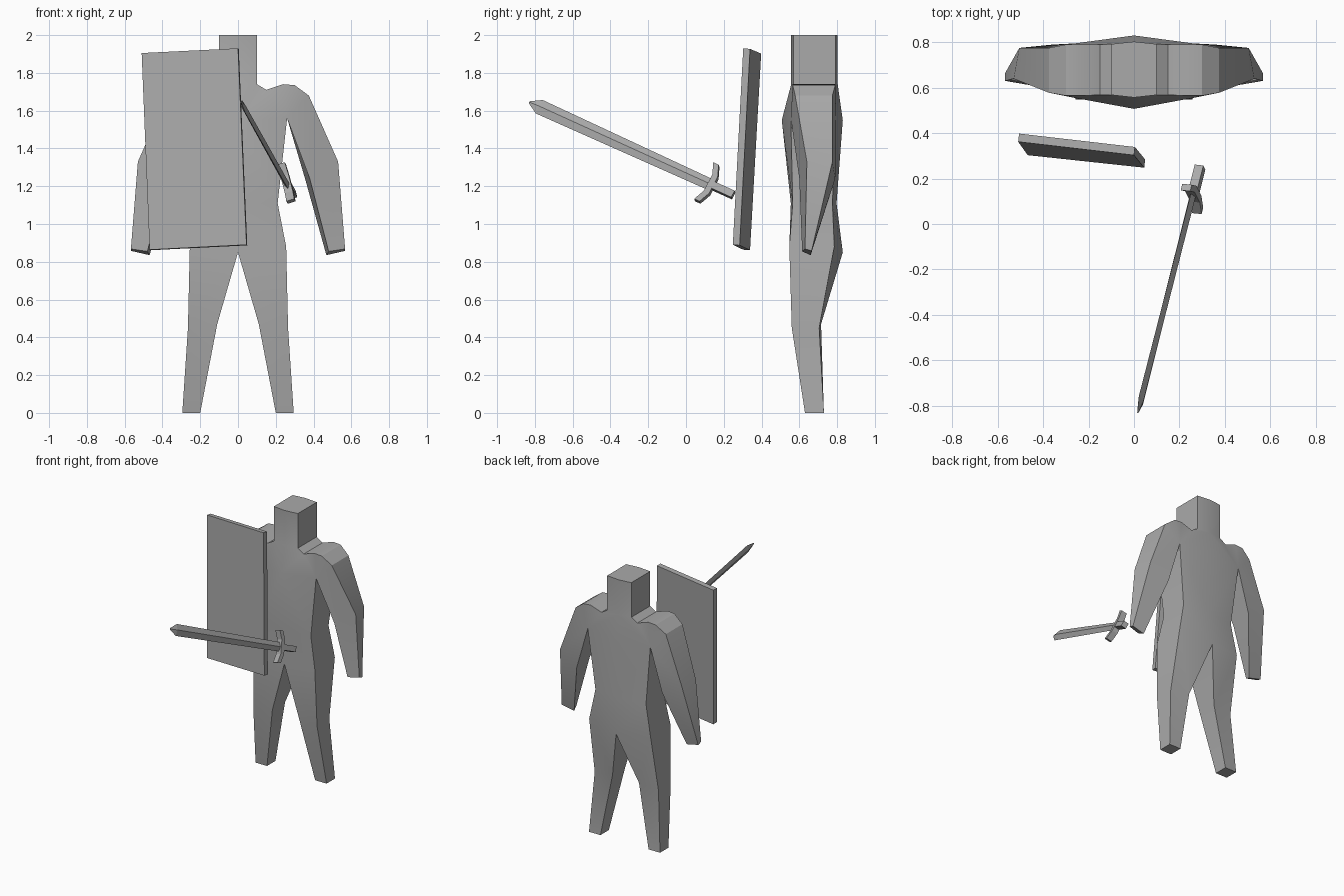
import bpy, bmesh, math
from mathutils import Vector

if "Cube" in bpy.data.objects:
    bpy.data.objects.remove(bpy.data.objects["Cube"])

mat = bpy.data.materials.new("stone_grey")
mat.diffuse_color = (0.4, 0.4, 0.4, 1)
mat.use_nodes = True
mat.node_tree.nodes["Principled BSDF"].inputs["Base Color"].default_value = mat.diffuse_color


def finish(name, bm, smooth=False):
    bmesh.ops.recalc_face_normals(bm, faces=bm.faces[:])
    me = bpy.data.meshes.new(name)
    bm.to_mesh(me)
    bm.free()
    ob = bpy.data.objects.new(name, me)
    bpy.context.collection.objects.link(ob)
    me.materials.append(mat)
    if smooth:
        bpy.ops.object.select_all(action='DESELECT')
        ob.select_set(True)
        bpy.context.view_layer.objects.active = ob
        bpy.ops.object.shade_smooth_by_angle(angle=math.radians(30))
    return ob


def loft(name, rings):
    """Skin a row of equal rings and cap both ends."""
    bm = bmesh.new()
    vs = [[bm.verts.new(p) for p in r] for r in rings]
    n = len(vs[0])
    for a, b in zip(vs, vs[1:]):
        for i in range(n):
            j = (i + 1) % n
            bm.faces.new((a[i], a[j], b[j], b[i]))
    bm.faces.new(vs[0])
    bm.faces.new(vs[-1])
    return finish(name, bm)


# Body: half outline landmarks as x, z, front y, back y
P = {
    "crown": (0, 2.0, .557, .803), "crown_side": (.1, 2.0, .568, .792),
    "throat": (0, 1.74, .557, .803), "neck": (.1, 1.74, .568, .792),
    "collar": (.15, 1.71, .568, .79), "shoulder_a": (.24, 1.74, .565, .79),
    "shoulder_b": (.30, 1.735, .565, .79), "shoulder_c": (.375, 1.68, .578, .775),
    "elbow": (.53, 1.33, .64, .775), "hand": (.567, .868, .63, .665),
    "hand_in": (.48, .855, .615, .66), "elbow_in": (.38, 1.24, .60, .79),
    "armpit": (.26, 1.56, .555, .795), "chest": (0, 1.55, .507, .83),
    "waist": (.21, 1.11, .565, .775), "belly": (0, 1.11, .555, .797),
    "hip": (.255, .88, .547, .785), "crotch": (0, .85, .55, .83),
    "knee": (.265, .45, .56, .705), "knee_in": (.11, .47, .565, .715),
    "foot": (.295, 0, .63, .73), "foot_in": (.20, 0, .63, .73),
}
# Back landmarks that sit off their front partner: dx, dz
SHIFT = {"elbow": (-.025, 0), "elbow_in": (-.025, 0),
         "hand_in": (-.012, -.02), "hand": (0, -.01)}
PANELS = [
    "crown crown_side neck throat", "throat neck collar armpit chest",
    "collar shoulder_a armpit", "shoulder_a shoulder_b armpit",
    "shoulder_b shoulder_c armpit", "shoulder_c elbow elbow_in armpit",
    "elbow hand hand_in elbow_in", "chest armpit waist belly",
    "belly waist hip crotch", "crotch hip knee knee_in",
    "knee foot foot_in knee_in"]
RIM = ("crown crown_side neck collar shoulder_a shoulder_b shoulder_c elbow "
       "hand hand_in elbow_in armpit waist hip knee foot foot_in knee_in crotch")

bm = bmesh.new()
front, back = {}, {}
for k, (x, z, yf, yb) in P.items():
    dx, dz = SHIFT.get(k, (0, 0))
    front[k] = bm.verts.new((x, yf, z))
    back[k] = bm.verts.new((x + dx, yb, z + dz))
for panel in PANELS:
    names = panel.split()
    bm.faces.new([front[n] for n in names])
    bm.faces.new([back[n] for n in reversed(names)])
rim = RIM.split()
for a, b in zip(rim, rim[1:]):
    bm.faces.new((front[a], back[a], back[b], front[b]))
bmesh.ops.mirror(bm, geom=bm.verts[:] + bm.edges[:] + bm.faces[:],
                 axis='X', merge_dist=.001)
finish("body", bm, smooth=True)

# Shield: tilted slab
face = [Vector(p) for p in ((-.51, .362, 1.905), (0, .303, 1.93),
                            (.045, .248, .89), (-.468, .303, .864))]
loft("shield", [face, [p + Vector((.004, .036, -.003)) for p in face]])

# Sword frame: u to the tip, v along the guard, w across the flat
G = Vector((.262, .137, 1.205))
u = (Vector((.017, -.83, 1.645)) - G).normalized()
v = Vector((-.05, .108, .195))
v = (v - u * v.dot(u)).normalized()
w = u.cross(v)


def at(a, b, c):
    return G + u * a + v * b + w * c


# Blade: flattened diamond section with a pointed end
loft("blade", [[at(a, h, 0), at(a, 0, t), at(a, -h, 0), at(a, 0, -t)]
               for a, h, t in ((0, .032, .014), (1.03, .041, .012),
                               (1.09, .006, .003))])

# Handle
loft("handle", [[at(a, s * .02, t * .02)
                 for s, t in ((1, 1), (1, -1), (-1, -1), (-1, 1))]
                for a in (.0, -.128)])

# Guard: bar with ends bent towards the tip
loft("guard", [[at(a + s * .016, b, t * .022)
                for s, t in ((1, 1), (1, -1), (-1, -1), (-1, 1))]
               for a, b in ((.03, -.112), (.004, -.05), (.004, .05), (.03, .112))])
